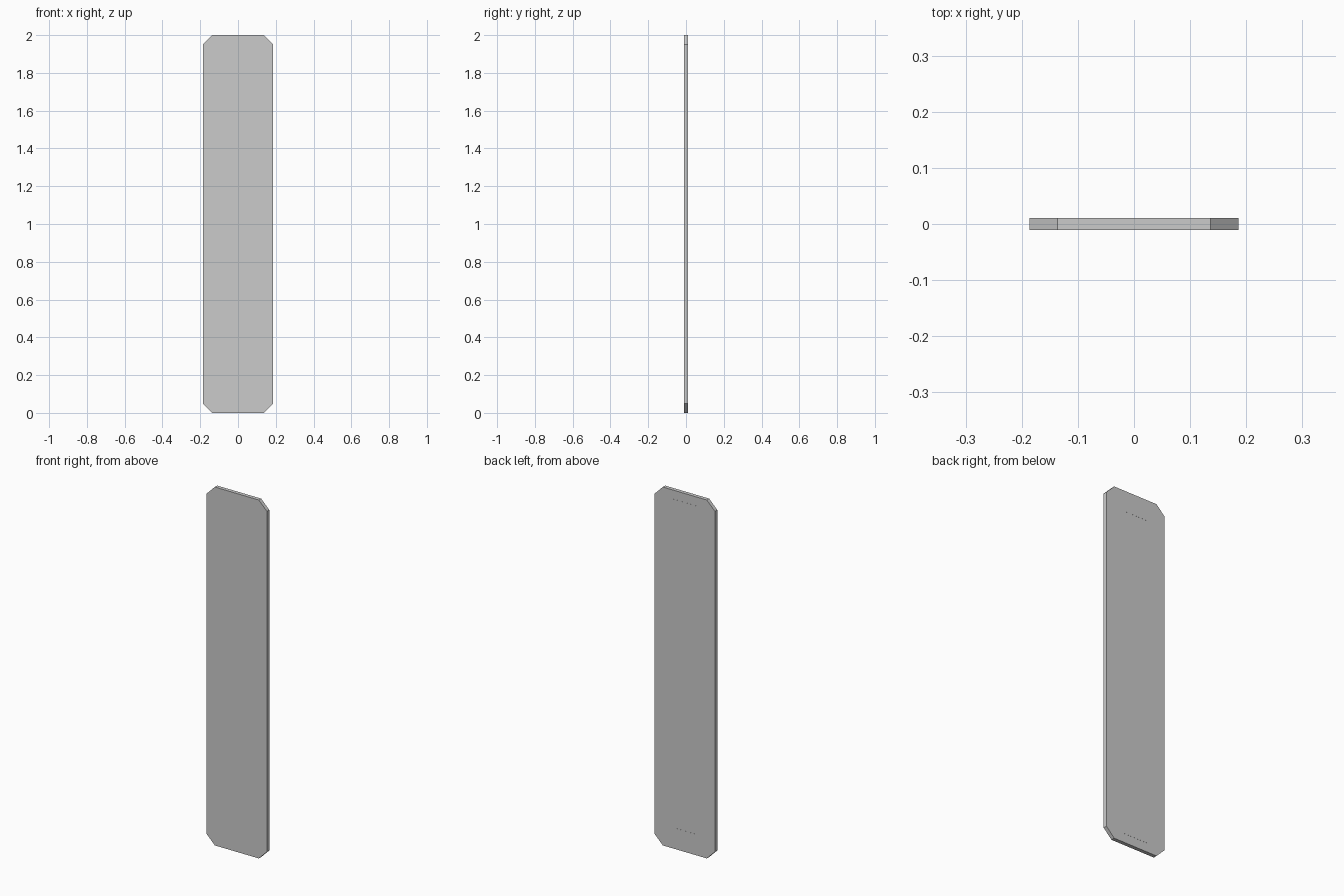
import bpy, bmesh

if "Cube" in bpy.data.objects:
    bpy.data.objects.remove(bpy.data.objects["Cube"])

HALF_W, HEIGHT, HALF_T, CUT = 0.186, 2.0, 0.0105, 0.05


def prism(name, outline, y0, y1):
    """Extrude an x/z outline from y0 to y1."""
    bm = bmesh.new()
    face = bm.faces.new([bm.verts.new((x, y0, z)) for x, z in outline])
    ext = bmesh.ops.extrude_face_region(bm, geom=[face])
    verts = [g for g in ext["geom"] if isinstance(g, bmesh.types.BMVert)]
    bmesh.ops.translate(bm, verts=verts, vec=(0, y1 - y0, 0))
    bmesh.ops.recalc_face_normals(bm, faces=bm.faces)
    mesh = bpy.data.meshes.new(name)
    bm.to_mesh(mesh)
    bm.free()
    obj = bpy.data.objects.new(name, mesh)
    bpy.context.collection.objects.link(obj)
    return obj


# Tall thin panel with clipped corners
w, c = HALF_W, CUT
prism("panel", [(-w + c, 0), (w - c, 0), (w, c), (w, HEIGHT - c),
                (w - c, HEIGHT), (-w + c, HEIGHT), (-w, HEIGHT - c), (-w, c)],
      -HALF_T, HALF_T)

# Mounting plates set into the back, near each end
for name, z0 in (("lower_mounting_plate", 0.05), ("upper_mounting_plate", 1.883)):
    z1 = z0 + 0.067
    prism(name, [(-0.07, z0), (0.07, z0), (0.07, z1), (-0.07, z1)],
          HALF_T - 0.004, HALF_T + 0.0005)
